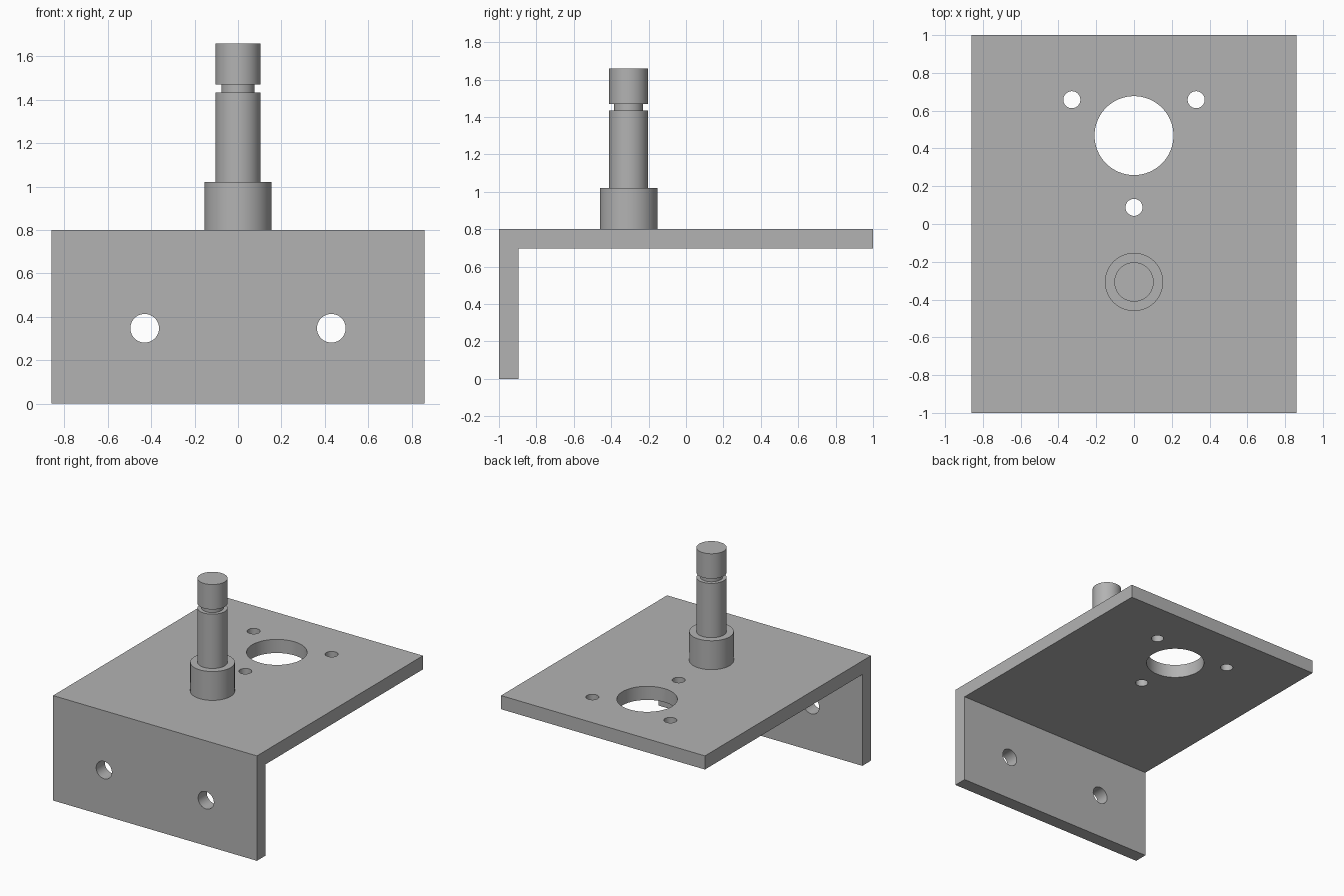
import bpy, bmesh, math
from mathutils import Matrix, Vector

if "Cube" in bpy.data.objects:
    bpy.data.objects.remove(bpy.data.objects["Cube"], do_unlink=True)

GREY = (0.45, 0.45, 0.45, 1.0)
steel = bpy.data.materials.new("grey_steel")
steel.use_nodes = True
steel.diffuse_color = GREY
steel.node_tree.nodes["Principled BSDF"].inputs["Base Color"].default_value = GREY

HALF_W, TOP, THICK = 0.86, 0.8, 0.104
PIN_Y = -0.307
PORT_Y, BOLT_RING = 0.468, 0.38


def make_object(name, bm):
    bmesh.ops.recalc_face_normals(bm, faces=bm.faces)
    mesh = bpy.data.meshes.new(name)
    bm.to_mesh(mesh)
    bm.free()
    mesh.materials.append(steel)
    obj = bpy.data.objects.new(name, mesh)
    bpy.context.collection.objects.link(obj)
    return obj


def smooth(obj):
    bpy.ops.object.select_all(action='DESELECT')
    obj.select_set(True)
    bpy.context.view_layer.objects.active = obj
    bpy.ops.object.shade_smooth_by_angle(angle=math.radians(30))


# Angle bracket: L profile extruded across the width
bm = bmesh.new()
profile = [(-1, 0), (THICK - 1, 0), (THICK - 1, TOP - THICK),
           (1, TOP - THICK), (1, TOP), (-1, TOP)]
face = bm.faces.new([bm.verts.new((-HALF_W, y, z)) for y, z in profile])
side = bmesh.ops.extrude_face_region(bm, geom=[face])
bmesh.ops.translate(bm, vec=(2 * HALF_W, 0, 0),
                    verts=[v for v in side["geom"] if isinstance(v, bmesh.types.BMVert)])
bracket = make_object("angle_bracket", bm)

# Hole cutters: central port, three bolt holes around it, two wall holes
bm = bmesh.new()


def drill(radius, centre, rotation=Matrix()):
    bmesh.ops.create_cone(bm, cap_ends=True, segments=64, radius1=radius, radius2=radius,
                          depth=0.3, matrix=Matrix.Translation(centre) @ rotation)


plate_mid = TOP - THICK / 2
drill(0.209, (0, PORT_Y, plate_mid))
for degrees in (30, 150, 270):
    a = math.radians(degrees)
    drill(0.045, (BOLT_RING * math.cos(a), PORT_Y + BOLT_RING * math.sin(a), plate_mid))
for sx in (-1, 1):
    drill(0.066, (sx * 0.43, THICK / 2 - 1, 0.347), Matrix.Rotation(math.pi / 2, 4, 'X'))
cutter = make_object("hole_cutter", bm)
cutter.hide_render = True

cut = bracket.modifiers.new("holes", 'BOOLEAN')
cut.operation = 'DIFFERENCE'
cut.solver = 'EXACT'
cut.object = cutter
bpy.context.view_layer.objects.active = bracket
bracket.select_set(True)
bpy.ops.object.modifier_apply(modifier=cut.name)
bpy.data.objects.remove(cutter, do_unlink=True)
smooth(bracket)

# Mounting pin: collar, shaft, groove and head turned from one profile
bm = bmesh.new()
outline = [(0, TOP), (0.154, TOP), (0.154, 1.02), (0.104, 1.02), (0.104, 1.434),
           (0.077, 1.434), (0.077, 1.47), (0.104, 1.47), (0.104, 1.66), (0, 1.66)]
points = [bm.verts.new((r, PIN_Y, z)) for r, z in outline]
edges = [bm.edges.new(pair) for pair in zip(points, points[1:])]
bmesh.ops.spin(bm, geom=points + edges, cent=Vector((0, PIN_Y, 0)), axis=(0, 0, 1),
               angle=math.tau, steps=64, use_merge=True)
bmesh.ops.remove_doubles(bm, verts=bm.verts, dist=0.0001)
smooth(make_object("mounting_pin", bm))
